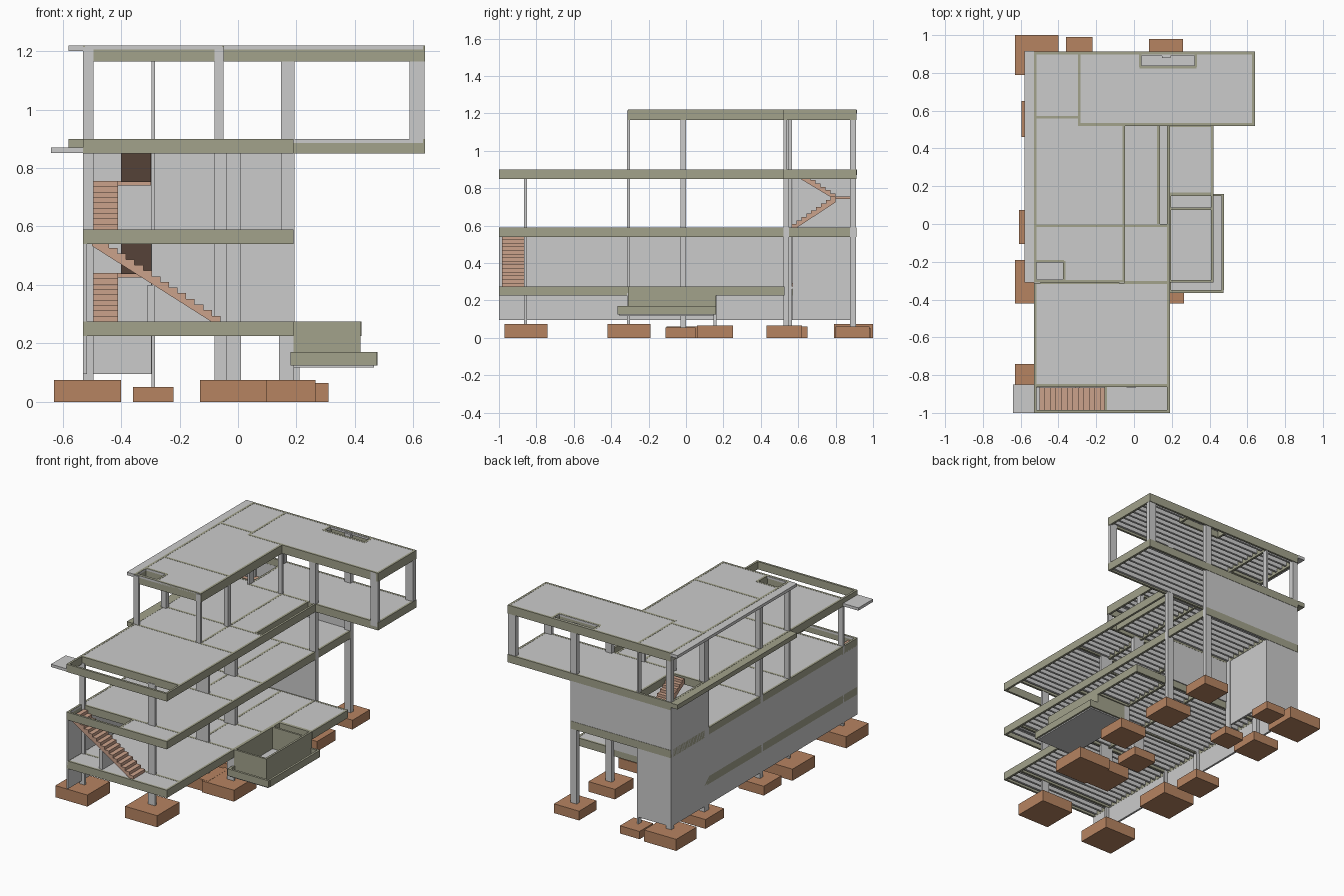
import bpy, bmesh
from mathutils import Vector

if "Cube" in bpy.data.objects:
    bpy.data.objects.remove(bpy.data.objects["Cube"])


def material(name, col):
    m = bpy.data.materials.new(name)
    m.diffuse_color = (*col, 1)
    m.use_nodes = True
    m.node_tree.nodes["Principled BSDF"].inputs["Base Color"].default_value = m.diffuse_color
    return m


GREEN = material("beam_green", (0.36, 0.36, 0.26))
CLAY = material("footing_clay", (0.47, 0.23, 0.12))
STAIR = material("stair_clay", (0.60, 0.36, 0.26))


def finish(bm, name, mat=None):
    bmesh.ops.recalc_face_normals(bm, faces=bm.faces)
    me = bpy.data.meshes.new(name)
    bm.to_mesh(me)
    bm.free()
    ob = bpy.data.objects.new(name, me)
    bpy.context.collection.objects.link(ob)
    if mat:
        me.materials.append(mat)
    return ob


def boxes(name, items, mat=None):
    """One object from boxes given as (x0, x1, y0, y1, z0, z1)."""
    bm = bmesh.new()
    for x0, x1, y0, y1, z0, z1 in items:
        c = Vector(((x0 + x1) / 2, (y0 + y1) / 2, (z0 + z1) / 2))
        s = Vector((x1 - x0, y1 - y0, z1 - z0))
        for v in bmesh.ops.create_cube(bm, size=1)["verts"]:
            v.co = v.co * s + c
    return finish(bm, name, mat)


def cut(r, h):
    """Split a rectangle (x0, x1, y0, y1) around a hole."""
    x0, x1, y0, y1 = r
    a, b, c, d = h
    parts = [(x0, x1, y0, c), (x0, x1, d, y1), (x0, a, c, d), (b, x1, c, d)]
    return [p for p in parts if p[1] - p[0] > .004 and p[3] - p[2] > .004]


def beam_x(y, x0, x1):
    return (x0, x1, y - W, y + W)


def beam_y(x, y0, y1):
    return (x - W, x + W, y0, y1)


W = 0.007


def level(name, top, rects, beams, depth=.05):
    """Thin slab on joists, with edge and inner beams."""
    boxes(name + "_slab", [(*r, top - .014, top - .001) for r in rects])
    ribs = []
    for x0, x1, y0, y1 in rects:
        n = int((y1 - y0) / .045)
        for i in range(n):
            y = y0 + (i + .5) * (y1 - y0) / n
            ribs.append((x0 + .004, x1 - .004, y - .007, y + .007, top - .042, top - .012))
    boxes(name + "_joists", ribs)
    boxes(name + "_beams", [(*b, top - depth, top) for b in beams], GREEN)


L, R, M, S = -.523, .183, -.055, -.29   # beam lines: left, right, middle, stairwell
F, B, K = -.993, .905, .527             # front, back, wing front

# Level 1, with the side deck
level("level_1", .275,
      [(L, R, F, .52), (R, .415, .16, .52), (L, S, .52, .57)],
      [beam_x(F, -.53, .19), beam_x(-.855, L, R), beam_x(-.31, L, R), beam_x(-.01, L, R),
       beam_x(.52, L, .42), beam_y(L, -1, .57), beam_y(R, -1, .52), beam_y(M, -.31, .52),
       beam_y(.415, .16, .52), beam_x(.16, R, .415)])

# Level 2, with voids over the front stair and in the stairwell
level("level_2", .59,
      cut((L, R, F, .57), (L + .008, -.15, F + .008, -.86)) + [(S, R, .57, B)],
      [beam_x(F, -.53, .19), beam_x(-.855, L, R), beam_x(-.31, L, R), beam_x(-.01, L, R),
       beam_x(.565, L, S), beam_x(K, S, R), beam_x(B, -.53, .19), beam_y(L, -1, .91),
       beam_y(R, -1, .91), beam_y(M, -.31, .52), beam_y(S, .565, B), beam_y(-.15, F, -.855)])

# Level 3, open frame at the front, light slot and back wing
level("level_3", .90,
      cut((L, R, -.855, .52), (.132, .178, 0, .52)) + [(S, .633, .52, B), (L, S, .52, .57)],
      [beam_x(F, -.53, .19), beam_x(-.855, L, R), beam_x(-.31, L, R), beam_x(-.01, L, R),
       beam_x(.565, L, S), beam_x(K, S, .64), beam_x(B, -.53, .64), beam_y(L, -1, .91),
       beam_y(R, -1, .52), beam_y(M, -.31, .52), beam_y(S, .52, B), beam_y(.633, K, B),
       beam_y(.13, 0, .52)])

# Roof, L-shaped with two openings
level("roof", 1.22,
      cut((L, M, -.31, .52), (-.515, -.375, -.29, -.205)) + cut((L, .633, .52, B), (.04, .32, .84, .89)),
      [beam_x(-.303, -.53, -.05), beam_x(-.01, L, M), beam_x(.565, L, S), beam_x(K, S, .64),
       beam_x(B, -.53, .64), beam_y(L, -.31, .91), beam_y(M, -.31, .52), beam_y(S, .52, B),
       beam_y(.633, .52, .91), beam_x(-.197, -.52, -.37), beam_y(-.37, -.30, -.197),
       beam_x(.83, .03, .33), beam_y(.033, .83, B), beam_y(.327, .83, B)], .055)

# Left overhangs
boxes("level_3_eave", [(-.58, -.53, -.31, .915, .87, .899)], GREEN)
boxes("roof_eave", [(-.58, -.53, -.31, .915, 1.2, 1.219)])
boxes("front_corner_ledge", [(-.64, -.53, -1, -.85, .852, .87)])

# Sunken side planter
boxes("planter_walls", [
    (.19, .42, -.31, -.297, .125, .275), (.407, .42, -.297, .16, .125, .275),
    (.19, .407, .147, .16, .125, .275), (.19, .407, .075, .088, .125, .275),
    (.18, .195, -.31, .16, .125, .275),
    (.19, .475, -.365, -.35, .125, .17), (.463, .477, -.35, .16, .125, .17),
    (.42, .463, .147, .16, .125, .17), (.18, .195, -.365, -.31, .125, .17)], GREEN)
boxes("planter_floor", [(.19, .465, -.355, .15, .117, .135)])

# Columns: centre x, y, size x, y, bottom, top
cols = [(-.512, -.858, .036, .015, .06, .86), (-.015, -.858, .05, .015, .06, .86),
        (-.512, -.307, .036, .015, .06, 1.215), (-.035, -.307, .09, .015, .06, .86),
        (-.065, -.307, .03, .015, .86, 1.215), (.165, -.307, .05, .015, .06, .24),
        (-.512, -.015, .036, .03, .05, 1.215), (-.04, -.015, .08, .03, .05, .86),
        (-.065, -.015, .03, .03, .86, 1.215), (.19, .155, .04, .015, .05, .24),
        (-.512, .545, .036, .045, .05, 1.215), (S, .545, .012, .045, .04, 1.215),
        (-.065, .53, .03, .015, .86, 1.215), (.17, .535, .045, .03, .05, 1.215),
        (-.512, .893, .036, .03, .06, 1.215), (S, .893, .012, .03, .04, 1.215),
        (.17, .893, .045, .03, .06, 1.215),
        (.612, .893, .052, .03, .87, 1.215), (.612, .53, .052, .02, .87, 1.215),
        (-.297, -.92, .024, .12, .27, .40)]
boxes("columns", [(x - a / 2, x + a / 2, y - b / 2, y + b / 2, z0, z1) for x, y, a, b, z0, z1 in cols])

# Footings: centre x, y, width, height
foot = [(-.515, -.855, .23, .075), (-.015, -.855, .23, .075), (-.515, -.305, .23, .075),
        (-.03, -.305, .2, .075), (.15, -.305, .23, .074), (-.52, -.015, .18, .06),
        (-.045, -.03, .16, .055), (.215, .155, .19, .065), (-.5, .555, .19, .06),
        (S, .53, .14, .05), (.17, .525, .19, .065), (-.515, .905, .23, .075),
        (S, .92, .14, .05), (.17, .89, .18, .06)]
boxes("footings", [(x - w / 2, x + w / 2, max(y - w / 2, -1), min(y + w / 2, 1), 0, h)
                   for x, y, w, h in foot], CLAY)

# Walls
boxes("left_wall", [(-.53, -.517, -1, .57, .095, .545), (-.53, -.517, .57, .91, .095, .855)])
boxes("back_stairwell_wall", [(-.53, -.29, .897, .91, .095, .855)])
boxes("back_panel", [(-.29, .19, .897, .91, .54, .855)])
boxes("stairwell_side_wall", [(-.297, -.285, .57, .9, .095, .545)])
boxes("level_1_end_wall", [(-.29, .16, .52, .533, .27, .545)])


def stair(name, axis, start, end, z0, z1, w0, w1, n):
    """Sawtooth flight along an axis, rising from z0 to z1."""
    d, h = (end - start) / n, (z1 - z0) / n
    prof = [(start, z0)]
    for i in range(n):
        prof += [(start + i * d, z0 + (i + 1) * h), (start + (i + 1) * d, z0 + (i + 1) * h)]
    prof += [(end, z1 - h - .012), (start + d, z0 - .002)]
    bm = bmesh.new()
    vs = [bm.verts.new((p, w0, z) if axis == "x" else (w0, p, z)) for p, z in prof]
    f = bm.faces.new(vs)
    out = bmesh.ops.extrude_face_region(bm, geom=[f])["geom"]
    off = Vector((0, w1 - w0, 0)) if axis == "x" else Vector((w1 - w0, 0, 0))
    for v in out:
        if isinstance(v, bmesh.types.BMVert):
            v.co += off
    finish(bm, name, STAIR)


# Front stair and the two-flight stairwell stairs
stair("front_stair", "x", -.06, -.50, .275, .565, -.985, -.865, 15)
for k, (lo, hi) in enumerate([(.275, .585), (.59, .895)], 1):
    mid = lo + .165
    stair(f"stair_{k}_lower_flight", "y", .565, .80, lo, mid, -.50, -.41, 9)
    boxes(f"stair_{k}_landing", [(-.50, -.297, .80, .895, mid - .014, mid)], STAIR)
    stair(f"stair_{k}_upper_flight", "y", .80, .585, mid, hi, -.40, -.297, 8)
